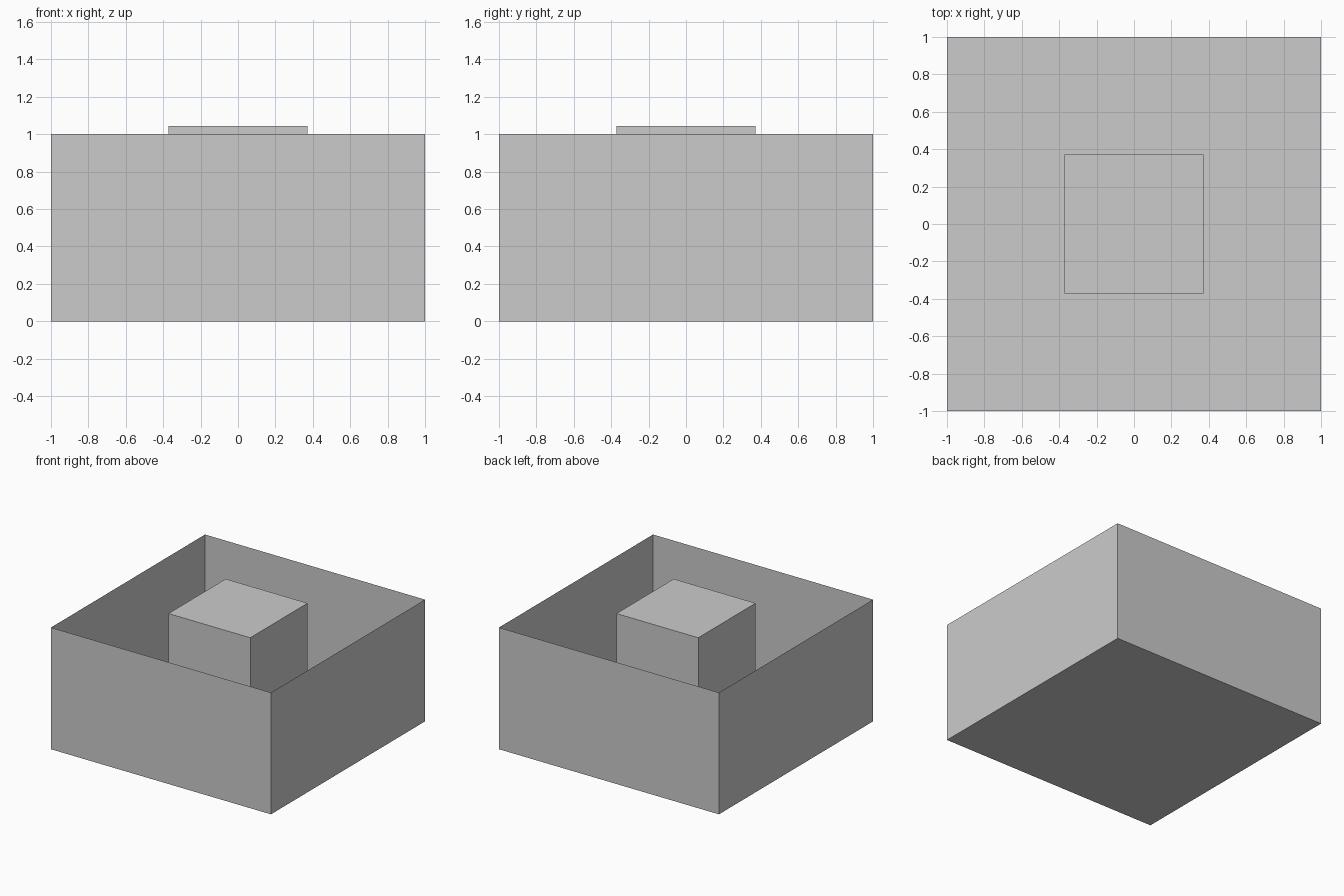
import bpy, bmesh
from mathutils import Matrix

if "Cube" in bpy.data.objects:
    bpy.data.objects.remove(bpy.data.objects["Cube"])


def add_box(name, size, height, open_top=False):
    """Square box standing on z = 0, optionally without its top face."""
    bm = bmesh.new()
    bmesh.ops.create_cube(bm, size=1.0)
    bm.transform(Matrix.Translation((0, 0, height / 2)) @ Matrix.Diagonal((size, size, height, 1)))
    bm.normal_update()
    if open_top:
        top = [f for f in bm.faces if f.normal.z > 0.9]
        bmesh.ops.delete(bm, geom=top, context='FACES_ONLY')
    mesh = bpy.data.meshes.new(name)
    bm.to_mesh(mesh)
    bm.free()
    obj = bpy.data.objects.new(name, mesh)
    bpy.context.collection.objects.link(obj)
    return obj


# Thin-walled tray, open at the top
add_box("open_tray", 2.0, 1.0, open_top=True)

# Block standing in the middle, just higher than the walls
add_box("centre_block", 0.744, 1.043)
